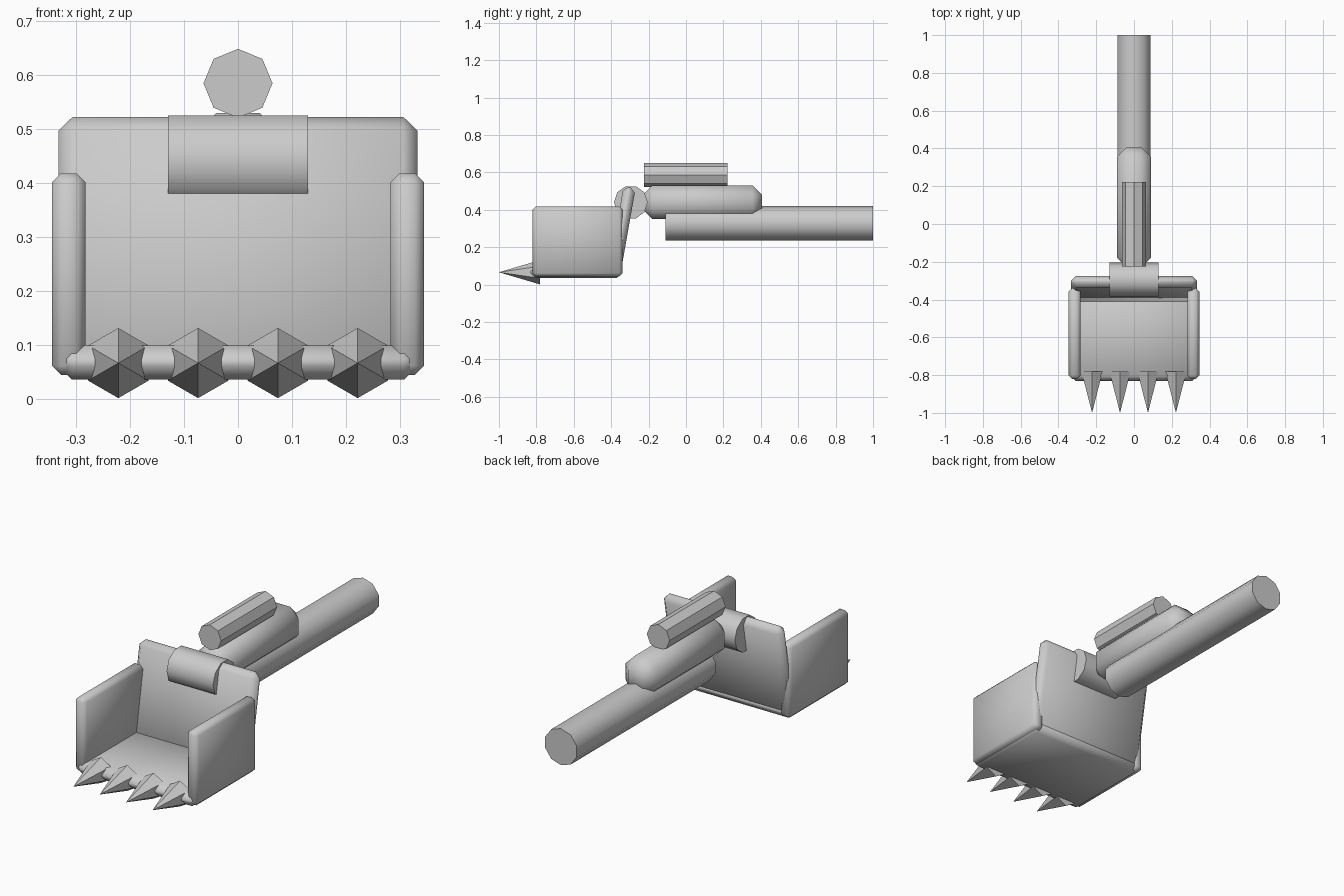
import bpy
from math import pi, radians

if "Cube" in bpy.data.objects:
    bpy.data.objects.remove(bpy.data.objects["Cube"])


def smooth(obj, angle):
    bpy.context.view_layer.objects.active = obj
    obj.select_set(True)
    bpy.ops.object.shade_smooth_by_angle(angle=radians(angle))
    obj.select_set(False)


def block(name, loc, size, bevel, tilt=0):
    bpy.ops.mesh.primitive_cube_add(size=1, location=loc)
    o = bpy.context.object
    o.name = name
    o.scale = size
    bpy.ops.object.transform_apply(location=False, rotation=False, scale=True)
    m = o.modifiers.new("chamfer", 'BEVEL')
    m.width = bevel
    m.segments = 1
    bpy.ops.object.modifier_apply(modifier=m.name)
    o.rotation_euler.x = tilt
    smooth(o, 50)
    return o


def rod(name, loc, radius, length, sides, rot, angle=50):
    bpy.ops.mesh.primitive_cylinder_add(vertices=sides, radius=radius, depth=length,
                                        location=loc, rotation=rot)
    o = bpy.context.object
    o.name = name
    smooth(o, angle)
    return o


# bucket: floor, tilted back and two side walls
block("bucket_floor", (0, -0.588, 0.067), (0.666, 0.485, 0.063), 0.025)
block("bucket_back", (0, -0.343, 0.286), (0.666, 0.065, 0.478), 0.026, radians(-10))
for side, label in ((-1, "left"), (1, "right")):
    block(f"bucket_side_{label}", (side * 0.314, -0.58, 0.231),
          (0.063, 0.48, 0.374), 0.017)

# digging teeth
for i in range(4):
    bpy.ops.mesh.primitive_cone_add(vertices=6, radius1=0.065, radius2=0, depth=0.22,
                                    location=(-0.222 + i * 0.148, -0.89, 0.066),
                                    rotation=(pi / 2, 0, 0))
    bpy.context.object.name = f"tooth_{i + 1}"

# hinge across the top of the bucket
rod("hinge", (0, -0.295, 0.44), 0.09, 0.26, 10, (0, pi / 2, 0))

# arm, long handle and upper piston
block("arm", (0, 0.088, 0.44), (0.18, 0.635, 0.18), 0.05)
rod("handle", (0, 0.445, 0.327), 0.0925, 1.11, 10, (pi / 2, 0, 0))
rod("piston", (0, -0.002, 0.585), 0.064, 0.447, 8, (pi / 2, 0, 0), 30)
